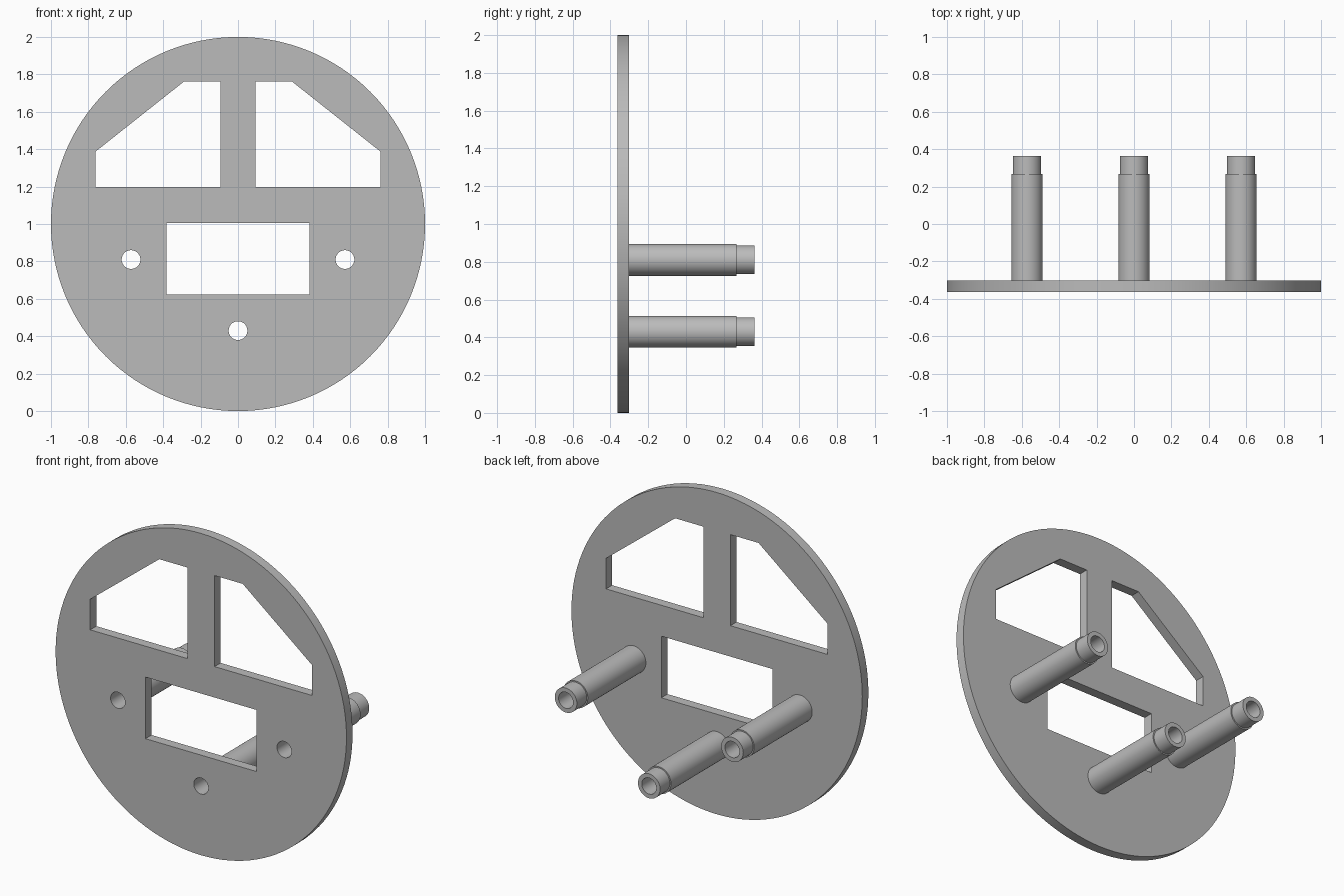
import bpy, bmesh, math
from mathutils import Vector

old = bpy.data.objects.get("Cube")
if old:
    bpy.data.objects.remove(old, do_unlink=True)

FRONT, BACK, STEP, TIP = -0.363, -0.303, 0.267, 0.363
BORE = 0.05
POSTS = {"right_post": (-0.572, 0.81), "left_post": (0.572, 0.81), "lower_post": (0, 0.43)}

grey = bpy.data.materials.new("plain grey")
grey.use_nodes = True
colour = (0.5, 0.5, 0.5, 1)
grey.diffuse_color = colour
grey.node_tree.nodes["Principled BSDF"].inputs["Base Color"].default_value = colour


def finish(name, bm):
    """Turn a bmesh into a named object in the shared material."""
    bmesh.ops.recalc_face_normals(bm, faces=bm.faces)
    mesh = bpy.data.meshes.new(name)
    bm.to_mesh(mesh)
    bm.free()
    mesh.materials.append(grey)
    obj = bpy.data.objects.new(name, mesh)
    bpy.context.collection.objects.link(obj)
    return obj


def smooth(obj):
    bpy.ops.object.select_all(action='DESELECT')
    obj.select_set(True)
    bpy.context.view_layer.objects.active = obj
    bpy.ops.object.shade_smooth_by_angle(angle=math.radians(30))


def circle(x, z, radius, sides):
    turn = math.tau / sides
    return [(x + radius * math.cos(i * turn), z + radius * math.sin(i * turn))
            for i in range(sides)]


def extrude_outline(bm, outline, y0, y1):
    """Add a closed prism with an x-z outline, running along y."""
    face = bm.faces.new([bm.verts.new((x, y0, z)) for x, z in outline])
    new = bmesh.ops.extrude_face_region(bm, geom=[face])["geom"]
    verts = [v for v in new if isinstance(v, bmesh.types.BMVert)]
    bmesh.ops.translate(bm, vec=(0, y1 - y0, 0), verts=verts)


# Round plate
bm = bmesh.new()
extrude_outline(bm, circle(0, 1, 1, 128), FRONT, BACK)
plate = finish("round_plate", bm)

# Openings: two clipped windows, a central slot and the post bores
window = [(0.093, 1.197), (0.762, 1.197), (0.762, 1.387), (0.287, 1.763), (0.093, 1.763)]
slot = [(-0.382, 0.622), (0.382, 0.622), (0.382, 1.005), (-0.382, 1.005)]
openings = [window, [(-x, z) for x, z in window], slot]
openings += [circle(x, z, BORE, 48) for x, z in POSTS.values()]
bm = bmesh.new()
for outline in openings:
    extrude_outline(bm, outline, FRONT - 0.1, BACK + 0.1)
cutter = finish("opening_cutter", bm)
cutter.hide_render = True

cut = plate.modifiers.new("openings", 'BOOLEAN')
cut.operation = 'DIFFERENCE'
cut.solver = 'EXACT'
cut.object = cutter
bpy.context.view_layer.objects.active = plate
bpy.ops.object.modifier_apply(modifier=cut.name)
bpy.data.objects.remove(cutter, do_unlink=True)
smooth(plate)

# Hollow posts with a narrower tip, lathed around the y direction
profile = [(BORE, BACK), (0.084, BACK), (0.084, STEP), (0.076, STEP), (0.076, TIP), (BORE, TIP)]
for name, (x, z) in POSTS.items():
    bm = bmesh.new()
    verts = [bm.verts.new((x + r, y, z)) for r, y in profile]
    edges = [bm.edges.new((v, verts[i - 1])) for i, v in enumerate(verts)]
    bmesh.ops.spin(bm, geom=verts + edges, cent=Vector((x, 0, z)), axis=(0, 1, 0),
                   angle=math.tau, steps=48, use_merge=True)
    bmesh.ops.remove_doubles(bm, verts=bm.verts, dist=0.0001)
    smooth(finish(name, bm))
